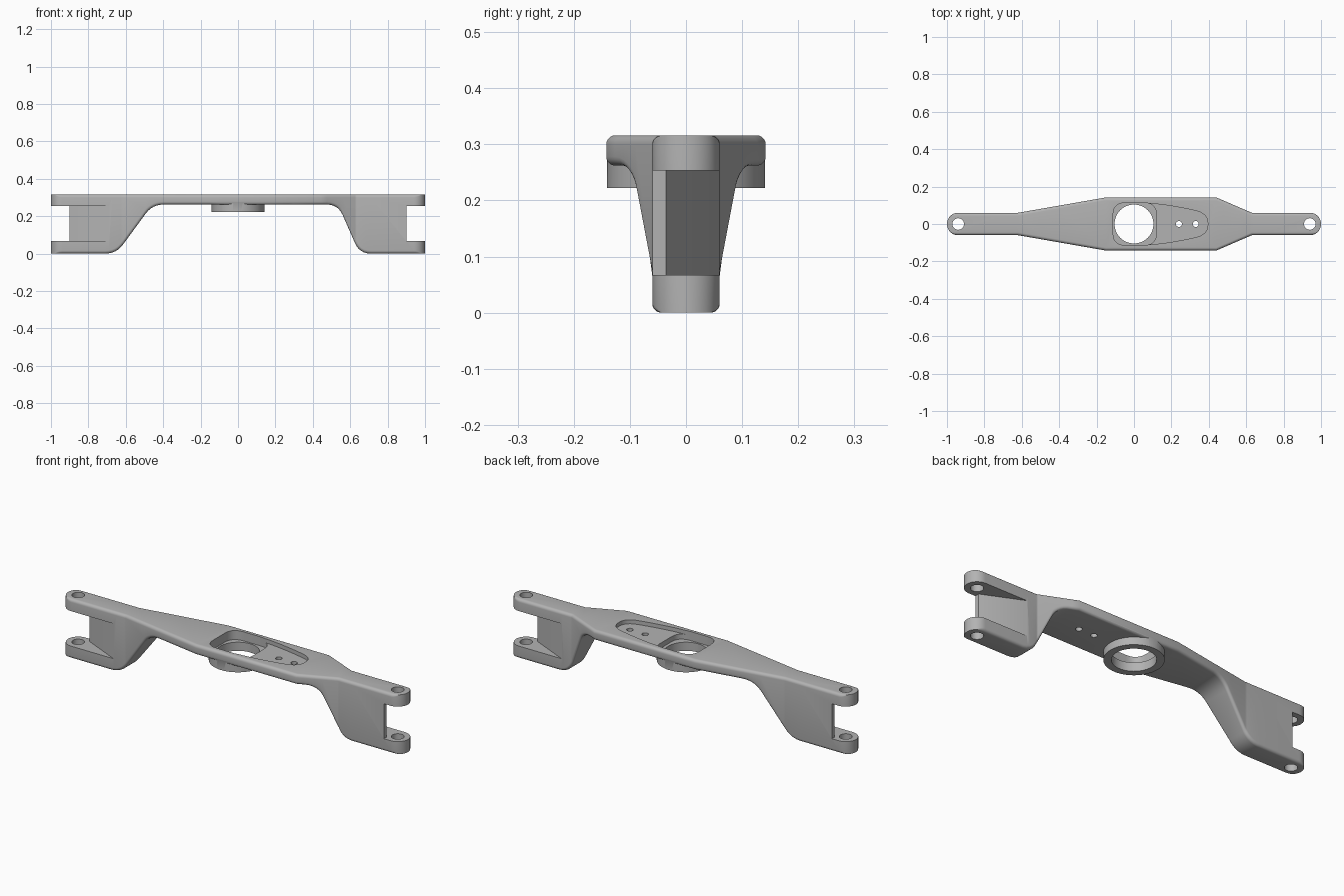
import bpy, bmesh, math
from mathutils import Vector

if "Cube" in bpy.data.objects:
    bpy.data.objects.remove(bpy.data.objects["Cube"])

TOP, DECK, BOSS = 0.316, 0.262, 0.222   # heights of top face, deck underside, boss underside
ARM, HALF = 0.06, 0.142                 # half widths of arms and of the middle
FILLET = 0.016

metal = bpy.data.materials.new("grey metal")
metal.use_nodes = True
metal.diffuse_color = (0.45, 0.45, 0.45, 1)
metal.node_tree.nodes["Principled BSDF"].inputs["Base Color"].default_value = metal.diffuse_color


def finish(name, bm):
    bmesh.ops.recalc_face_normals(bm, faces=bm.faces)
    mesh = bpy.data.meshes.new(name)
    bm.to_mesh(mesh)
    bm.free()
    mesh.materials.append(metal)
    obj = bpy.data.objects.new(name, mesh)
    bpy.context.collection.objects.link(obj)
    return obj


def prism(name, outline, z0, z1):
    bm = bmesh.new()
    base = bm.faces.new([bm.verts.new((x, y, z0)) for x, y in outline])
    new = bmesh.ops.extrude_face_region(bm, geom=[base])["geom"]
    bmesh.ops.translate(bm, vec=(0, 0, z1 - z0),
                        verts=[v for v in new if isinstance(v, bmesh.types.BMVert)])
    return finish(name, bm)


def circle(x, y, r, n=48):
    return [(x + r * math.cos(math.tau * i / n), y + r * math.sin(math.tau * i / n)) for i in range(n)]


def rounded(points, size, closed=True, steps=6):
    """Replace the corners of a path with smooth curves."""
    pts = [Vector(p) for p in points]
    out = []
    for i, p in enumerate(pts):
        if not closed and i in (0, len(pts) - 1):
            out.append(tuple(p))
            continue
        a, b = pts[i - 1] - p, pts[(i + 1) % len(pts)] - p
        start = p + a.normalized() * min(size, a.length * 0.48)
        end = p + b.normalized() * min(size, b.length * 0.48)
        for k in range(steps + 1):
            t = k / steps
            out.append(tuple(start * (1 - t) ** 2 + p * 2 * t * (1 - t) + end * t * t))
    return out


def sample(path, x):
    for (x0, v0), (x1, v1) in zip(path, path[1:]):
        if x <= x1:
            return v0 + (v1 - v0) * max(0, x - x0) / (x1 - x0)
    return path[-1][1]


def combine(body, other, operation):
    mod = body.modifiers.new(operation, 'BOOLEAN')
    mod.operation, mod.solver, mod.object = operation, 'EXACT', other
    bpy.context.view_layer.objects.active = body
    bpy.ops.object.modifier_apply(modifier=mod.name)
    bpy.data.objects.remove(other)


# Underside path and half-width path along the beam
under = rounded([(-1, 0), (-0.65, 0), (-0.458, DECK), (0.535, DECK), (0.65, 0), (1, 0)],
                0.06, closed=False)
width = [(-1, ARM), (-0.62, ARM), (-0.15, HALF), (0.44, HALF), (0.63, ARM), (1, ARM)]

# Beam body lofted through rounded sections, with round ends
tips = [1 - ARM + ARM * math.sin(math.pi / 2 * i / 12) for i in range(13)]
stations = sorted({round(x, 4) for x in [p[0] for p in under + width] + tips + [-t for t in tips]})


def section(x):
    w, low = sample(width, x), sample(under, x)
    slope = (sample(under, x + 0.004) - sample(under, x - 0.004)) / 0.008
    ry, rz = FILLET, FILLET * math.hypot(1, slope)
    past = abs(x) - (1 - ARM)
    if past > 0:
        tip = max(0.002, math.sqrt(max(0, ARM ** 2 - past ** 2)))
        ry = rz = max(0.0008, FILLET - (w - tip))
        w = tip
    ring = []
    for corner in range(4):
        for k in range(6):
            a = math.pi / 2 * (corner + k / 5)
            c, s = math.cos(a), math.sin(a)
            cy = (w - ry) * (1 if corner in (0, 3) else -1)
            if corner < 2:
                ring.append((x, cy + ry * c, TOP - ry + ry * s))
            else:
                r = min(rz, (TOP - low) * 0.6)
                ring.append((x, cy + ry * c, low + r + r * s))
    return ring


bm = bmesh.new()
rings = [[bm.verts.new(p) for p in section(x)] for x in stations]
for a, b in zip(rings, rings[1:]):
    for i in range(len(a)):
        j = (i + 1) % len(a)
        bm.faces.new((a[i], a[j], b[j], b[i]))
bm.faces.new(rings[0])
bm.faces.new(rings[-1])
beam = finish("beam_bracket", bm)

# Round boss under the middle
combine(beam, prism("boss", circle(0, 0, HALF - 0.001, 64), BOSS, DECK + 0.018), 'UNION')

# Fork slots with a slanted back wall, turned half round at the other end
slot = [(1.1, -0.1), (0.9, -0.1), (0.9, -0.036), (0.69, 0.06), (0.6025, 0.1), (1.1, 0.1)]
for side in (1, -1):
    combine(beam, prism("slot", [(side * x, side * y) for x, y in slot], 0.067, 0.253), 'DIFFERENCE')
    combine(beam, prism("pin_hole", circle(side * 0.94, 0, 0.031, 32), -0.1, 0.5), 'DIFFERENCE')

# Shallow tapered recess, deeper bearing recess and bore
half = [(-0.03, 0.113), (0.12, 0.109), (0.27, 0.085), (0.395, 0.055)]
recess = rounded(half + [(x, -y) for x, y in reversed(half)], 0.07)
combine(beam, prism("recess", recess, 0.295, 0.5), 'DIFFERENCE')
square = [(-0.112, -0.113), (0.12, -0.113), (0.12, 0.113), (-0.112, 0.113)]
combine(beam, prism("bearing_recess", rounded(square, 0.065), 0.268, 0.5), 'DIFFERENCE')
combine(beam, prism("bore", circle(0, 0, 0.104, 64), -0.1, 0.5), 'DIFFERENCE')

# Two small bolt holes
for x in (0.24, 0.33):
    combine(beam, prism("bolt_hole", circle(x, 0, 0.016, 24), -0.1, 0.5), 'DIFFERENCE')

bpy.ops.object.select_all(action='DESELECT')
beam.select_set(True)
bpy.context.view_layer.objects.active = beam
bpy.ops.object.shade_smooth_by_angle(angle=math.radians(30))
